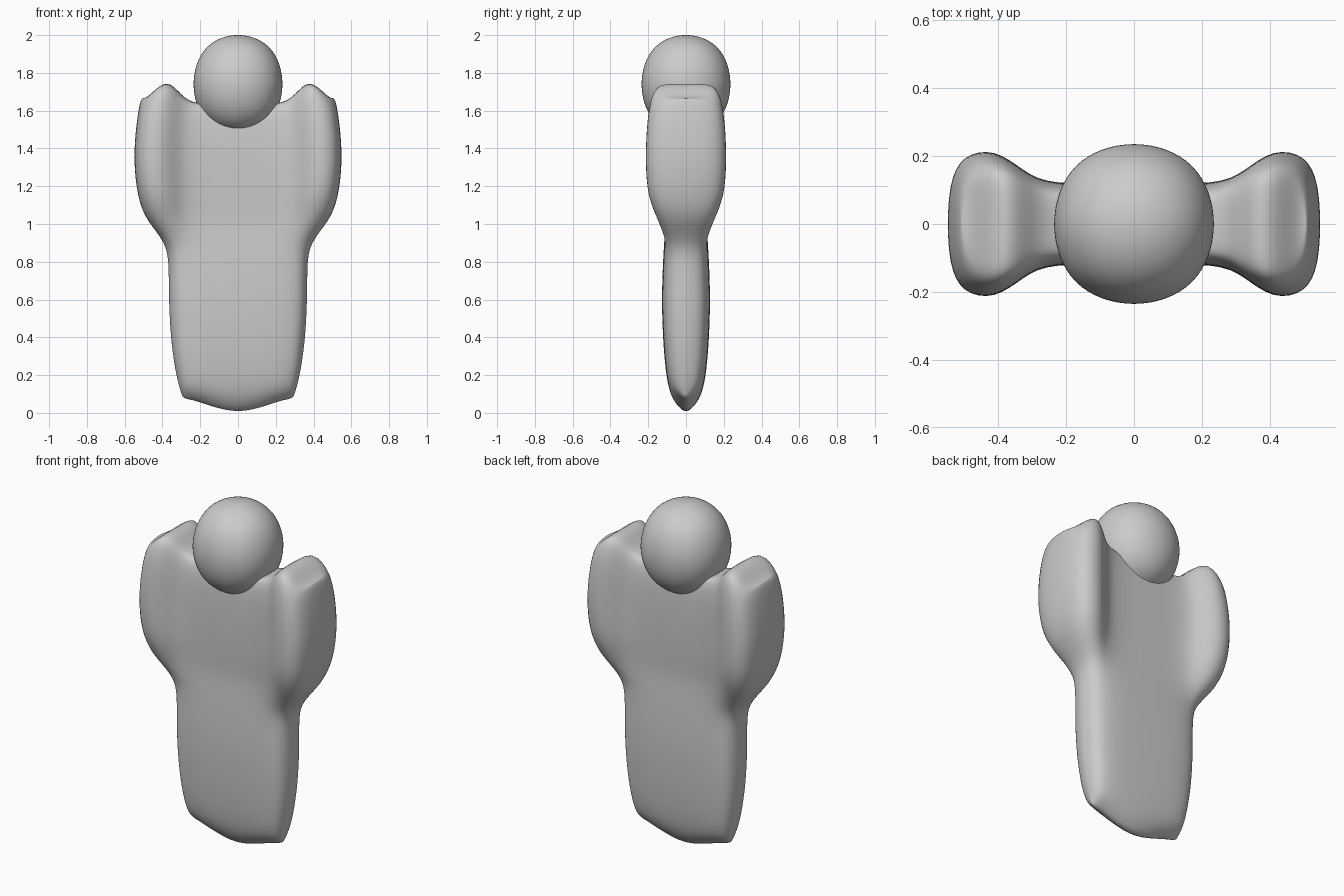
import bpy, bmesh

if "Cube" in bpy.data.objects:
    bpy.data.objects.remove(bpy.data.objects["Cube"])

# Quarter cross-sections (x, half depth): plain slab, and slab with side lobe
SLAB = [(0, .127), (.19, .125), (.275, .115), (.325, .098), (.352, .066), (.362, .032), (.368, 0)]
LOBE = [(0, .12), (.25, .115), (.325, .155), (.41, .224), (.51, .205), (.546, .12), (.552, 0)]
# Height offsets per column at the bottom edge and at the shoulder tops
LOW = [0, .045, .07, .078, .085, .092, .095]
HIGH = [0, -.005, .045, .14, .04, .03, .03]

# z, lobe blend, x scale, depth scale, bottom lift, top lift
ROWS = [
    (-.015, 0, .80, 0, 1, 0),
    (.015, 0, .82, .32, .95, 0),
    (.09, 0, .85, .68, .5, 0),
    (.22, 0, .91, .86, .1, 0),
    (.40, 0, .975, .97, 0, 0),
    (.60, 0, 1, 1.02, 0, 0),
    (.78, 0, 1, .97, 0, 0),
    (.88, .06, 1, .93, 0, 0),
    (.96, .36, 1, .90, 0, 0),
    (1.04, .70, 1, .90, 0, 0),
    (1.14, .94, .98, .96, 0, 0),
    (1.25, 1, .99, .99, 0, 0),
    (1.37, 1, 1, 1, 0, 0),
    (1.49, 1, .985, .98, 0, .1),
    (1.58, 1, .96, .91, 0, .55),
    (1.62, 1, .94, .78, 0, .92),
    (1.635, 1, .925, .58, 0, 1),
    (1.635, 1, .92, 0, 0, 1),
]


def ring(z, blend, sx, sy, low, high):
    quarter = []
    for (ax, ay), (bx, by), lo, hi in zip(SLAB, LOBE, LOW, HIGH):
        quarter.append(((ax + (bx - ax) * blend) * sx,
                        (ay + (by - ay) * blend) * sy,
                        z + lo * low + hi * high))
    pts = [(x, -y, h) for x, y, h in quarter]
    pts += [(x, y, h) for x, y, h in quarter[-2::-1]]
    pts += [(-x, y, h) for x, y, h in quarter[1:]]
    pts += [(-x, -y, h) for x, y, h in quarter[-2:0:-1]]
    return pts


def finish(name, bm, levels):
    bmesh.ops.recalc_face_normals(bm, faces=bm.faces)
    for f in bm.faces:
        f.smooth = True
    mesh = bpy.data.meshes.new(name)
    bm.to_mesh(mesh)
    bm.free()
    obj = bpy.data.objects.new(name, mesh)
    bpy.context.collection.objects.link(obj)
    mod = obj.modifiers.new("smooth", 'SUBSURF')
    mod.levels = mod.render_levels = levels
    return obj


# Body: lofted slab with the two side lobes, ends closed along the centre plane
bm = bmesh.new()
rings = [[bm.verts.new(p) for p in ring(*row)] for row in ROWS]
for a, b in zip(rings, rings[1:]):
    n = len(a)
    for i in range(n):
        j = (i + 1) % n
        bm.faces.new((a[i], a[j], b[j], b[i]))
bmesh.ops.remove_doubles(bm, verts=bm.verts, dist=.0005)
finish("body", bm, 2)

# Head: cube smoothed into a slightly tall ball
bm = bmesh.new()
bmesh.ops.create_cube(bm, size=2)
head = finish("head", bm, 4)
head.scale = (.28, .28, .31)
head.location = (0, 0, 1.74)
